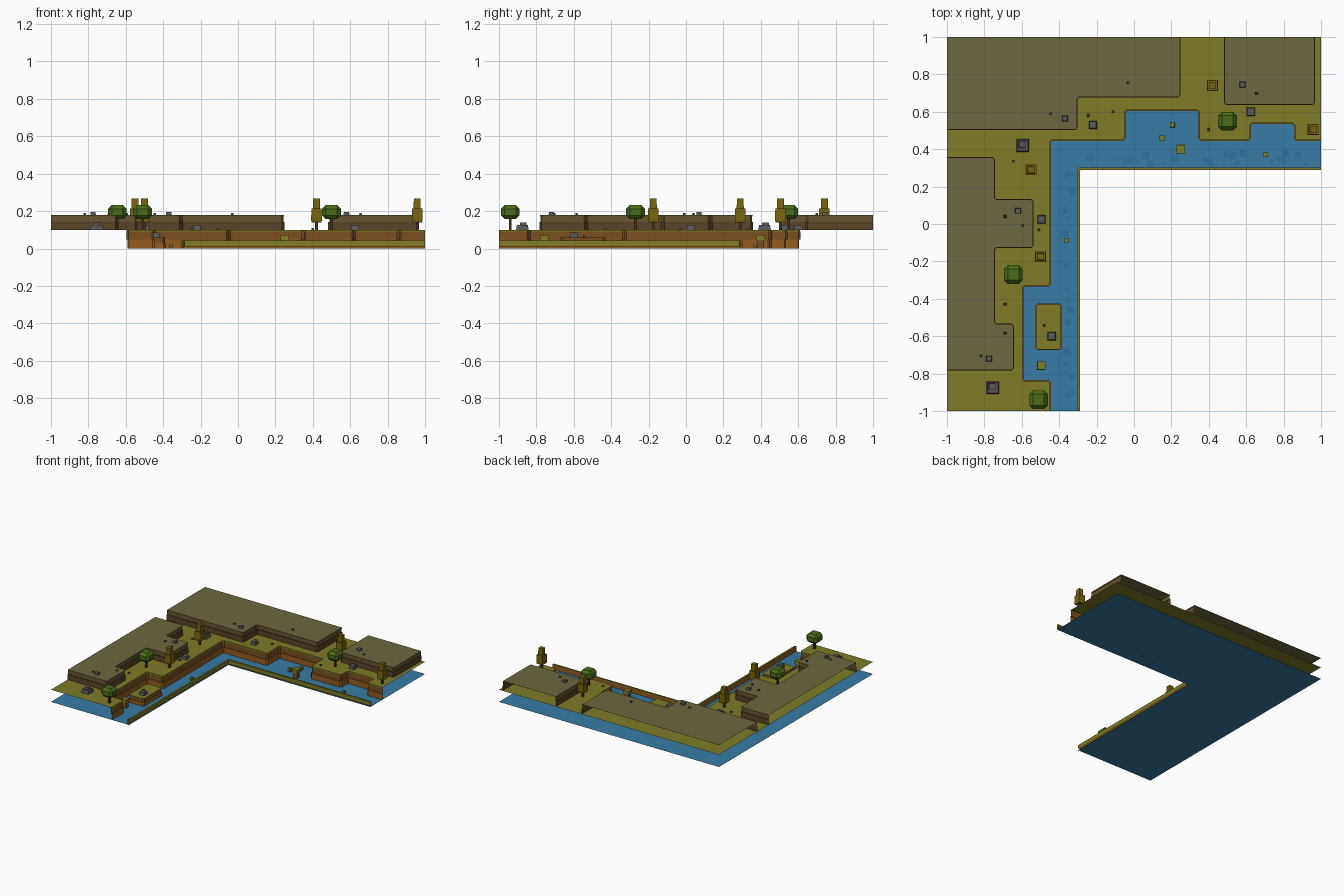
import bpy, bmesh, random
from mathutils import Vector

if "Cube" in bpy.data.objects:
    bpy.data.objects.remove(bpy.data.objects["Cube"])

random.seed(4)


def mat(name, r, g, b):
    m = bpy.data.materials.new(name)
    m.diffuse_color = (r, g, b, 1)
    m.use_nodes = True
    m.node_tree.nodes["Principled BSDF"].inputs["Base Color"].default_value = m.diffuse_color
    return m


GRASS = mat("grass", .21, .20, .02)
PLATEAU = mat("plateau_top", .15, .14, .05)
WATER = mat("water", .04, .20, .38)
RIPPLE = mat("ripple", .03, .16, .34)
EARTH = mat("earth", .30, .11, .015)
EARTH2 = mat("earth_dark", .20, .08, .015)
SOIL = mat("soil", .10, .06, .02)
SOIL2 = mat("soil_light", .14, .09, .03)
LEAF = mat("leaf_green", .07, .15, .01)
GOLD = mat("leaf_gold", .19, .13, .005)
TRUNK = mat("trunk", .06, .035, .015)
STONE = mat("stone", .10, .10, .10)
PEBBLE = mat("pebble", .06, .06, .04)


def finish(name, bm, mats):
    me = bpy.data.meshes.new(name)
    bm.to_mesh(me)
    bm.free()
    for m in mats:
        me.materials.append(m)
    ob = bpy.data.objects.new(name, me)
    bpy.context.collection.objects.link(ob)
    return ob


def chamfer(path, closed=False, r=.01):
    """Cut each corner of a 2D path."""
    p = [Vector(q) for q in path]
    n, out = len(p), []
    for i, c in enumerate(p):
        if not closed and i in (0, n - 1):
            out.append(c)
            continue
        for q in (p[i - 1], p[(i + 1) % n]):
            out.append(c + (q - c).normalized() * r)
    return out


def offset(p, d, closed):
    """Mitred offset to the right of travel."""
    n, out = len(p), []
    for i in range(n):
        a = p[i] - p[i - 1] if (closed or i) else p[1] - p[0]
        b = p[(i + 1) % n] - p[i] if (closed or i < n - 1) else a
        na, nb = [Vector((v.y, -v.x)).normalized() for v in (a, b)]
        m = (na + nb).normalized()
        out.append(p[i] + m * d / m.dot(na))
    return out


def sheet(name, pts, z, m):
    bm = bmesh.new()
    f = bm.faces.new([bm.verts.new((q[0], q[1], z)) for q in pts])
    f.normal_update()
    if f.normal.z < 0:
        f.normal_flip()
    return finish(name, bm, [m])


def wall(name, p, profile, mats, closed=False):
    """Sweep an (offset, z, material) profile, listed bottom to top, along a path."""
    bm = bmesh.new()
    rows = [[bm.verts.new((q.x, q.y, z)) for q in offset(p, d, closed)] for d, z, _ in profile]
    n = len(p)
    for r in range(len(rows) - 1):
        for i in range(n if closed else n - 1):
            j = (i + 1) % n
            f = bm.faces.new((rows[r][i], rows[r][j], rows[r + 1][j], rows[r + 1][i]))
            f.material_index = profile[r][2]
    return finish(name, bm, mats)


def add_box(bm, x, y, z, w, h, top=1.0, side=0, cap=0):
    """Square block standing at z, with a tapered top."""
    ring = ((-1, -1), (1, -1), (1, 1), (-1, 1))
    lo = [bm.verts.new((x + a * w / 2, y + b * w / 2, z)) for a, b in ring]
    hi = [bm.verts.new((x + a * w * top / 2, y + b * w * top / 2, z + h)) for a, b in ring]
    bm.faces.new(lo[::-1]).material_index = side
    bm.faces.new(hi).material_index = cap
    for i in range(4):
        j = (i + 1) % 4
        bm.faces.new((lo[i], lo[j], hi[j], hi[i])).material_index = side


# Water sheet and ripples
sheet("water", [(-1, -1), (-.29, -1), (-.29, .29), (1, .29), (1, 1), (-1, 1)], 0, WATER)
bm = bmesh.new()
for i in range(50):
    t, s = random.uniform(0, 1), random.uniform(.01, .04)
    x, y = (-.30 + 1.27 * t, random.uniform(.32, .38)) if i % 2 else \
           (random.uniform(-.37, -.32), -.97 + 1.25 * t)
    bm.faces.new([bm.verts.new((x + a * s / 2, y + b * s / 2, .001 + i * .00002))
                  for a, b in ((-1, -1), (1, -1), (1, 1), (-1, 1))])
finish("ripples", bm, [RIPPLE])

# Grass ground with the layered river cliff
shore = chamfer([(-.45, -1), (-.45, -.84), (-.595, -.84), (-.595, -.33), (-.45, -.33),
                 (-.45, .45), (-.05, .45), (-.05, .61), (.35, .61), (.35, .45),
                 (.62, .45), (.62, .54), (.86, .54), (.86, .45), (1, .45)])
sheet("grass_ground", shore + [Vector(q) for q in ((1, 1), (-1, 1), (-1, -1))], .10, GRASS)
cliff = [(.005, 0, 0), (.005, .047, 0), (-.002, .047, 1), (-.002, .09, 2), (0, .09, 2), (0, .10, 2)]
wall("river_cliff", shore, cliff, [EARTH, EARTH2, GRASS])

# Island in the river
isle = chamfer([(-.525, -.67), (-.39, -.67), (-.39, -.43), (-.525, -.43)], True)
sheet("island_top", isle, .06, GRASS)
wall("island_wall", isle, [(.004, 0, 0), (.004, .03, 0), (0, .03, 1), (0, .06, 1)],
     [EARTH, EARTH2], True)

# Low bank along the inner edge
bank = chamfer([(1, .302), (-.302, .302), (-.302, -1)])
wall("inner_bank", bank, [(0, 0, 0), (0, .035, 1), (0, .043, 1), (-.014, .043, 1), (-.014, .01, 1)],
     [EARTH, GRASS])

# Raised plateaus, open on the outer border
plateaus = {
    "back": ([(-1, .505), (-.305, .505), (-.305, .68), (.245, .68), (.245, 1)], [(-1, 1)]),
    "left": ([(-1, -.78), (-.645, -.78), (-.645, -.535), (-.745, -.535), (-.745, -.125),
              (-.54, -.125), (-.54, .13), (-.745, .13), (-.745, .355), (-1, .355)], []),
    "right": ([(.485, 1), (.485, .64), (.965, .64), (.965, 1)], [])}
step = [(.003, .10, 0), (.003, .143, 0), (-.003, .143, 1), (-.003, .17, 1), (0, .17, 1), (0, .18, 1)]
for key, (path, rest) in plateaus.items():
    p = chamfer(path)
    sheet(key + "_plateau_top", p + [Vector(q) for q in rest], .18, PLATEAU)
    wall(key + "_plateau_wall", p, step, [SOIL, SOIL2])

# Round green trees: chamfered block crowns on thin trunks
for x, y in ((.5, .55), (-.645, -.27), (-.51, -.94)):
    bm = bmesh.new()
    bmesh.ops.create_cube(bm, size=1)
    for v in bm.verts:
        v.co = Vector((v.co.x * .1, v.co.y * .1, v.co.z * .075)) + Vector((x, y, .195))
    bmesh.ops.bevel(bm, geom=bm.edges[:], offset=.02, segments=1, affect='EDGES')
    finish("green_crown", bm, [LEAF])
    bm = bmesh.new()
    add_box(bm, x, y, .10, .014, .065)
    finish("green_trunk", bm, [TRUNK])

# Tall golden trees: two stacked blocks
for x, y in ((.42, .74), (-.55, .29), (-.5, -.175), (.958, .505)):
    bm = bmesh.new()
    add_box(bm, x, y, .14, .052, .012, 1.12)
    add_box(bm, x, y, .152, .058, .062, .95)
    add_box(bm, x, y, .214, .038, .054, .95)
    finish("gold_crown", bm, [GOLD])
    bm = bmesh.new()
    add_box(bm, x, y, .10, .015, .042)
    finish("gold_trunk", bm, [TRUNK])

# Grey rocks (x, y, ground height, width)
rocks = [(-.595, .42, .10, .068), (-.755, -.875, .10, .068), (-.22, .53, .10, .042),
         (.625, .6, .10, .046), (-.495, .025, .10, .044), (-.44, -.6, .06, .044),
         (-.37, .565, .18, .032), (.58, .745, .18, .032), (-.62, .07, .18, .03),
         (-.775, -.72, .18, .03)]
bm = bmesh.new()
for x, y, z, w in rocks:
    h = .026 if w > .04 else .016
    add_box(bm, x, y, z, w, h, .85)
    if w > .06:
        add_box(bm, x - .003, y + .005, z + h, w * .55, .014, .9)
finish("rocks", bm, [STONE])

# Pebbles
pebbles = [(-.445, .59, .18), (-.03, .755, .18), (.655, .7, .18), (-.69, .04, .18),
           (-.82, -.705, .18), (-.69, -.585, .18), (-.595, -.01, .18), (-.51, -.03, .10),
           (-.48, -.545, .06), (-.69, -.43, .10), (-.645, .335, .10), (-.245, .58, .10),
           (-.11, .6, .10), (.4, .505, .10)]
bm = bmesh.new()
for x, y, z in pebbles:
    add_box(bm, x, y, z, .014, .009, .85)
finish("pebbles", bm, [PEBBLE])

# Grass-topped stones standing in the water
bm = bmesh.new()
for x, y, w, h in ((.25, .4, .048, .072), (-.495, -.757, .046, .07), (.15, .46, .026, .03),
                   (.205, .53, .026, .03), (.705, .37, .024, .025), (-.36, -.087, .024, .025)):
    add_box(bm, x, y, 0, w * .75, h * .7)
    add_box(bm, x, y, h * .6, w, h * .4, .95, 1, 1)
finish("water_stones", bm, [EARTH2, GRASS])
